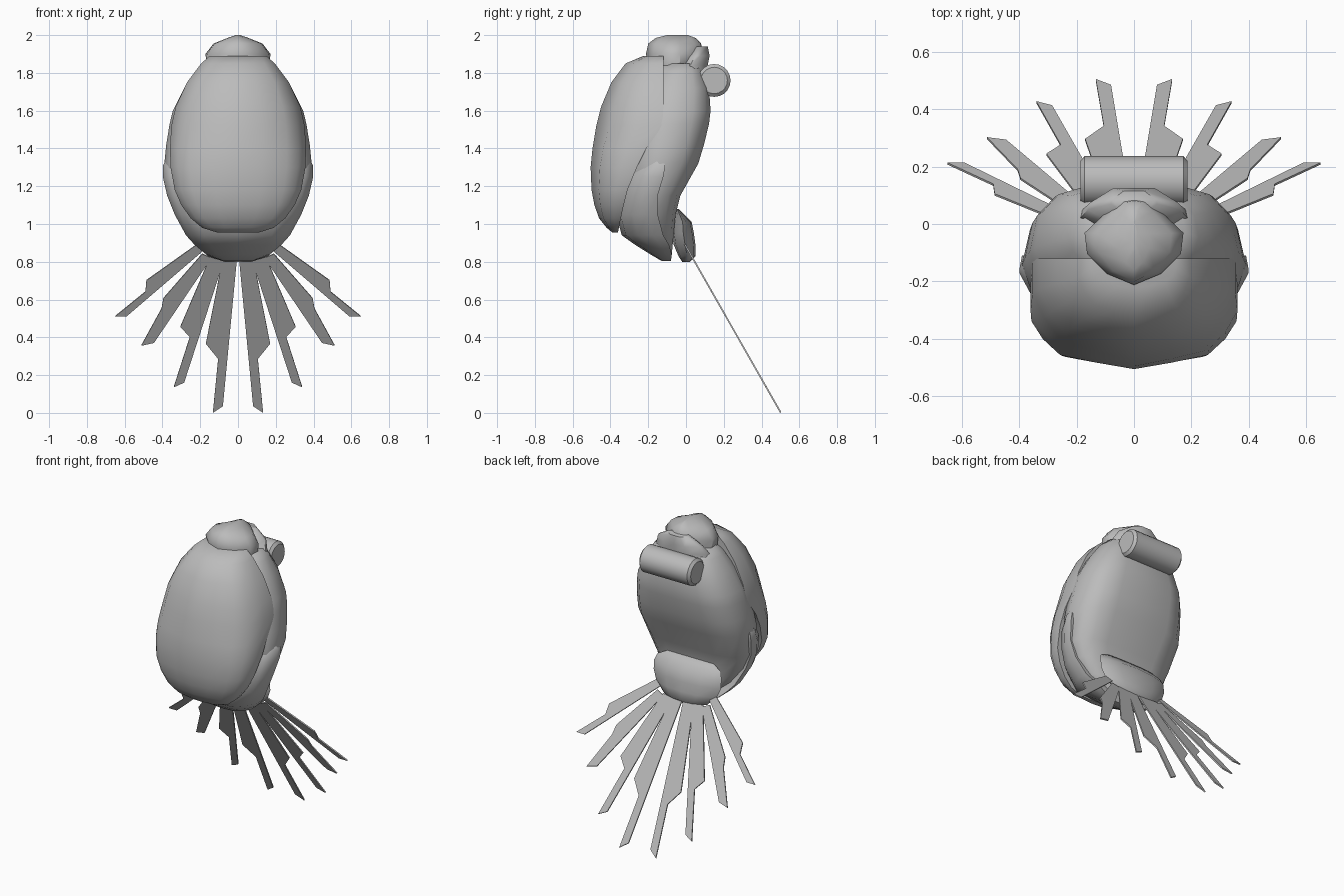
import bpy, bmesh, math

grey = bpy.data.materials.new("plain_grey")
grey.diffuse_color = (0.5, 0.5, 0.5, 1)


def finish(name, bm, angle=50):
    bmesh.ops.remove_doubles(bm, verts=bm.verts, dist=0.0005)
    bmesh.ops.recalc_face_normals(bm, faces=bm.faces)
    me = bpy.data.meshes.new(name)
    bm.to_mesh(me)
    bm.free()
    ob = bpy.data.objects.new(name, me)
    me.materials.append(grey)
    bpy.context.collection.objects.link(ob)
    bpy.ops.object.select_all(action='DESELECT')
    bpy.context.view_layer.objects.active = ob
    ob.select_set(True)
    bpy.ops.object.shade_smooth_by_angle(angle=math.radians(angle))
    return ob


def loft(name, section, rings, angle=50):
    """section: half outline (side fraction, depth fraction), front to back.
    rings: (height, half width, front y, back y)."""
    outline = section + [(-s, t) for s, t in reversed(section[1:-1])]
    bm = bmesh.new()
    loops = [[bm.verts.new((s * w, yf + t * (yb - yf), z)) for s, t in outline]
             for z, w, yf, yb in rings]
    n = len(outline)
    for a, b in zip(loops, loops[1:]):
        for i in range(n):
            j = (i + 1) % n
            bm.faces.new((a[i], a[j], b[j], b[i]))
    bm.faces.new(loops[0])
    bm.faces.new(loops[-1])
    return finish(name, bm, angle)


# Main body, flat across the back
loft("body", [(0, 0), (.36, .12), (.72, .3), (.93, .45), (1, .6), (.93, .83),
              (.76, .95), (.5, 1), (0, 1)], [
    (.84, .12, -.15, -.075), (.95, .25, -.31, -.065), (1.05, .32, -.36, -.055),
    (1.15, .365, -.40, -.03), (1.32, .39, -.45, .065), (1.42, .38, -.44, .095),
    (1.53, .362, -.42, .122), (1.60, .345, -.40, .13), (1.72, .285, -.34, .122),
    (1.81, .225, -.25, .09), (1.85, .18, -.18, .07)])

# Domed front shell with a soft centre ridge
loft("front_shell", [(0, 0), (.36, .09), (.72, .2), (.89, .43), (1, .68), (1, 1), (0, 1)], [
    (.955, .11, -.39, -.36), (.98, .19, -.42, -.355), (1.03, .25, -.46, -.345),
    (1.10, .30, -.485, -.33), (1.18, .335, -.50, -.31), (1.30, .357, -.505, -.26),
    (1.40, .36, -.495, -.21), (1.52, .353, -.475, -.125), (1.62, .33, -.45, -.12),
    (1.75, .27, -.395, -.12), (1.85, .195, -.32, -.12), (1.89, .15, -.225, -.12)])

# Lower skirt wrapping the sides and underside
loft("lower_skirt", [(0, 0), (.65, .1), (.9, .4), (1, .75), (.98, 1), (0, 1)], [
    (.805, .08, -.13, -.08), (.84, .17, -.19, -.075), (.89, .23, -.27, -.09),
    (.94, .275, -.34, -.12), (1.05, .335, -.37, -.15), (1.15, .375, -.35, -.15),
    (1.25, .398, -.33, -.12), (1.31, .398, -.28, -.11), (1.33, .385, -.26, -.12)])

# Head cap, peaked at the front
loft("head", [(0, 0), (.55, .13), (.95, .36), (1, .6), (.5, .87), (.25, .98), (0, 1)], [
    (1.83, .165, -.20, .08), (1.90, .172, -.212, .09), (1.955, .13, -.20, .08),
    (1.985, .055, -.16, .05), (2.0, .012, -.10, .01)])

# Raised collar behind the head
loft("collar", [(0, 0), (.6, .1), (1, .4), (.95, .6), (.45, 1), (0, 1)], [
    (1.74, .20, -.05, .125), (1.84, .185, -.04, .115), (1.89, .16, .0, .125),
    (1.94, .08, .04, .115)])

# Rounded tail base
loft("tail_base", [(0, 0), (.5, .1), (.85, .33), (1, .52), (.85, .72), (.5, .92), (0, 1)], [
    (.80, .07, -.02, .02), (.83, .16, -.04, .05), (.89, .22, -.065, .05),
    (.95, .245, -.075, .042), (1.01, .245, -.07, .03), (1.05, .23, -.06, -.01),
    (1.08, .17, -.055, -.04)])

# Bedroll across the shoulders
bm = bmesh.new()
sides = 20
loops = []
for x, r in [(-.187, .055), (-.187, .07), (-.172, .087), (.172, .087), (.187, .07), (.187, .055)]:
    loops.append([bm.verts.new((x, .149 + r * math.cos(2 * math.pi * i / sides),
                                1.76 + r * math.sin(2 * math.pi * i / sides)))
                  for i in range(sides)])
for a, b in zip(loops, loops[1:]):
    for i in range(sides):
        j = (i + 1) % sides
        bm.faces.new((a[i], a[j], b[j], b[i]))
bm.faces.new(loops[0])
bm.faces.new(loops[-1])
finish("back_roll", bm, 40)

# Tail feathers: thin notched blades on one sloping plane, mirrored in x
feathers = [
    [(.005, .82), (.08, .035), (.133, .0), (.105, .285), (.17, .365), (.08, .82)],
    [(.07, .82), (.285, .16), (.34, .135), (.255, .40), (.305, .455), (.145, .83)],
    [(.14, .82), (.445, .37), (.512, .355), (.405, .55), (.395, .605), (.19, .84)],
    [(.17, .87), (.59, .51), (.65, .51), (.49, .64), (.485, .70), (.19, .91)]]
for k, pts in enumerate(feathers):
    for side, label in ((1, "right"), (-1, "left")):
        bm = bmesh.new()
        f = bm.faces.new([bm.verts.new((side * x, .036 + (.81 - z) * .57, z)) for x, z in pts])
        ext = bmesh.ops.extrude_face_region(bm, geom=[f], use_keep_orig=True)
        new = [v for v in ext["geom"] if isinstance(v, bmesh.types.BMVert)]
        bmesh.ops.translate(bm, verts=new, vec=(0, .007, .004))
        finish(f"tail_feather_{label}_{k + 1}", bm, 20)
